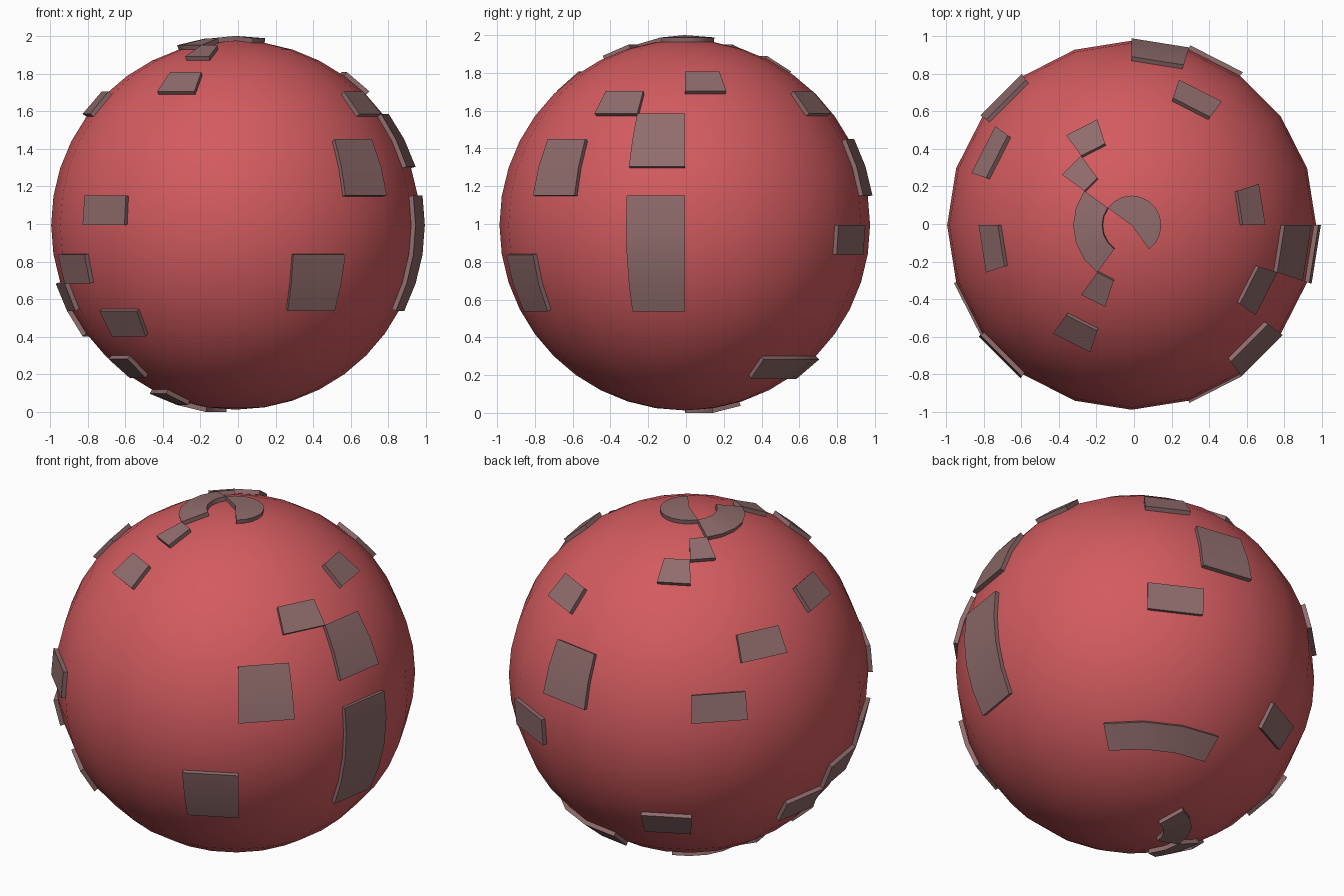
import bpy, bmesh
from math import sin, cos, radians
from mathutils import Vector

if "Cube" in bpy.data.objects:
    bpy.data.objects.remove(bpy.data.objects["Cube"])

CENTRE = Vector((-0.0125, -0.0065, 0.994))
R_BALL, R_PLATE = 0.981, 1.006
SEG = RINGS = 20


def material(name, rgb):
    m = bpy.data.materials.new(name)
    m.diffuse_color = (*rgb, 1)
    m.use_nodes = True
    m.node_tree.nodes["Principled BSDF"].inputs["Base Color"].default_value = m.diffuse_color
    return m


def make_object(name, bm, mat):
    me = bpy.data.meshes.new(name)
    bm.to_mesh(me)
    bm.free()
    ob = bpy.data.objects.new(name, me)
    ob.location = CENTRE
    bpy.context.collection.objects.link(ob)
    me.materials.append(mat)
    return ob


def shade(ob, angle):
    bpy.ops.object.select_all(action='DESELECT')
    ob.select_set(True)
    bpy.context.view_layer.objects.active = ob
    bpy.ops.object.shade_smooth_by_angle(angle=radians(angle))


def point(r, i, j):
    # i = 18 degree steps of longitude, j = 9 degree steps of latitude
    a, b = radians(18 * i), radians(9 * j)
    return Vector((cos(b) * cos(a), cos(b) * sin(a), sin(b))) * r


def add_plate(bm, i0, i1, j0, j1):
    # Block of sphere cells, raised above the ball with side walls
    outer = {(i, j): bm.verts.new(point(R_PLATE, i, j))
             for i in range(i0, i1 + 1) for j in range(j0, min(j1, 9) + 1)}
    if j1 == 10:
        pole = bm.verts.new((0, 0, R_PLATE))
        for i in range(i0, i1 + 1):
            outer[i, 10] = pole
    faces = []
    for i in range(i0, i1):
        for j in range(j0, j1):
            quad = [outer[i, j], outer[i + 1, j], outer[i + 1, j + 1], outer[i, j + 1]]
            faces.append(bm.faces.new(list(dict.fromkeys(quad))))
    rim = [e for e in {e for f in faces for e in f.edges} if len(e.link_faces) == 1]
    inner = {v: bm.verts.new(v.co * ((R_BALL - 0.005) / R_PLATE))
             for v in dict.fromkeys(v for e in rim for v in e.verts)}
    for e in rim:
        a, b = e.verts
        bm.faces.new((a, b, inner[b], inner[a]))


# Ball
bm = bmesh.new()
bmesh.ops.create_uvsphere(bm, u_segments=SEG, v_segments=RINGS, radius=R_BALL)
ball = make_object("ball", bm, material("red", (0.65, 0.105, 0.115)))
shade(ball, 40)

# Raised plates: first and last longitude step, first and last latitude step
PLATES = [
    (-3, 8, 9, 10), (8, 13, 8, 9),                                   # top cap and ring
    (13, 14, 7, 8), (7, 8, 7, 8), (6, 7, 6, 7),                      # near the top
    (13, 14, 5, 6), (0, 1, 5, 6), (-2, -1, 4, 5), (3, 4, 4, 5), (10, 11, 4, 5),
    (-1, 0, 2, 4), (8, 9, 3, 4), (-3, -2, 1, 3), (4, 5, 1, 3), (7, 8, 1, 2),
    (-1, 0, -3, 1), (12, 13, 0, 1), (3, 4, -1, 0), (-4, -3, -3, -1),  # equator
    (11, 12, -2, -1), (10, 11, -3, -2), (9, 10, -4, -3),
    (12, 13, -4, -3), (6, 7, -4, -3), (11, 12, -6, -5), (2, 5, -6, -5),
    (10, 12, -8, -7), (6, 10, -9, -8),                               # underside
]
bm = bmesh.new()
for p in PLATES:
    add_plate(bm, *p)
bmesh.ops.recalc_face_normals(bm, faces=bm.faces[:])
# Open shells: make sure each outer face points away from the centre
bm.normal_update()
for f in bm.faces:
    c = f.calc_center_median()
    radial = abs(f.normal.dot(c.normalized())) > 0.7
    if radial and f.normal.dot(c) < 0:
        f.normal_flip()
plates = make_object("raised_plates", bm, material("dull_rose", (0.28, 0.15, 0.15)))
shade(plates, 30)
